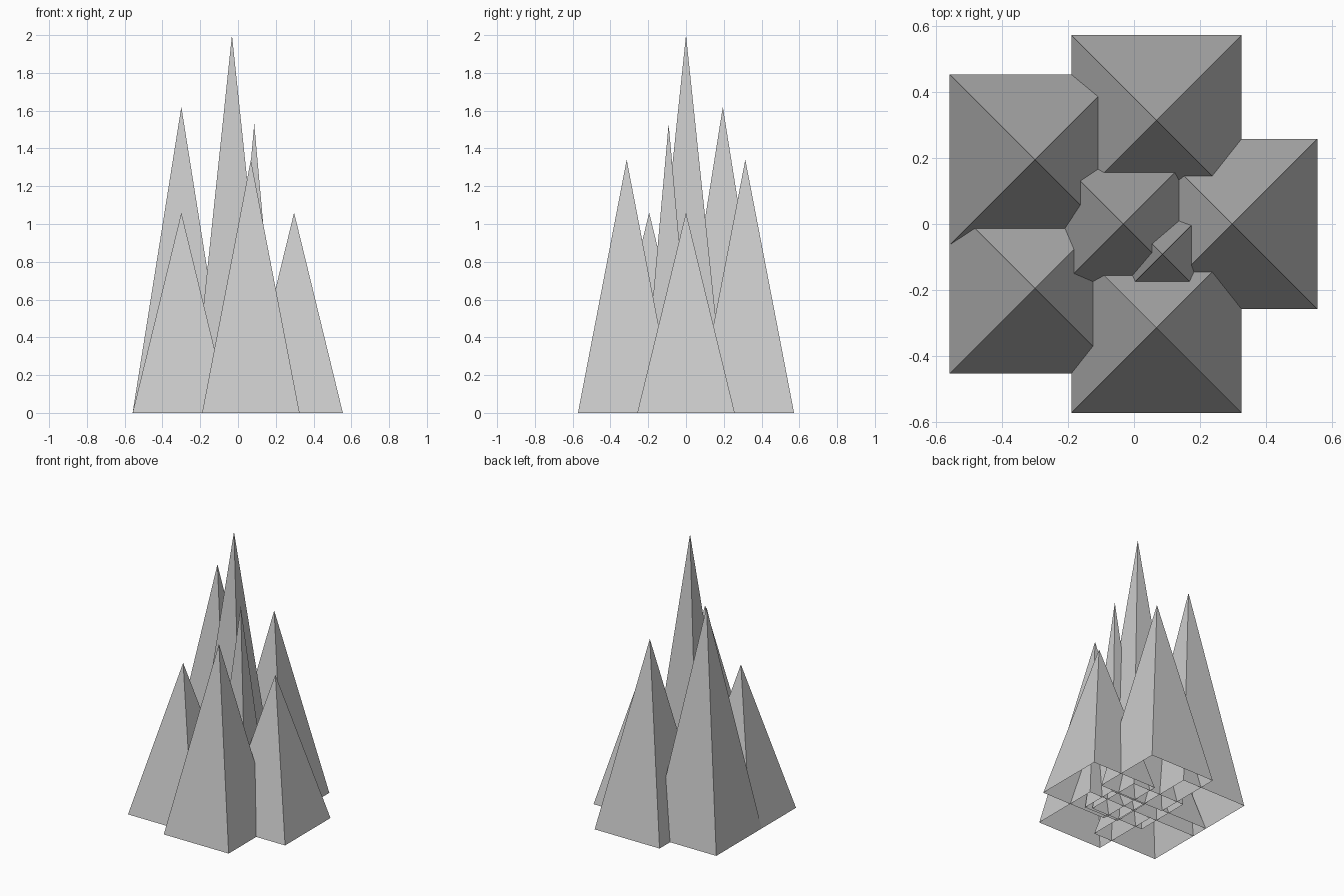
import bpy
import bmesh

if "Cube" in bpy.data.objects:
    bpy.data.objects.remove(bpy.data.objects["Cube"])

# One plain grey for the whole cluster
grey = bpy.data.materials.new("light_grey")
grey.diffuse_color = (0.6, 0.6, 0.6, 1)
grey.use_nodes = True
grey.node_tree.nodes["Principled BSDF"].inputs["Base Color"].default_value = grey.diffuse_color


def spire(name, x, y, half, height):
    """Square pyramid, open underneath, standing on z = 0."""
    bm = bmesh.new()
    apex = bm.verts.new((x, y, height))
    base = [bm.verts.new((x + sx * half, y + sy * half, 0))
            for sx, sy in ((-1, -1), (1, -1), (1, 1), (-1, 1))]
    for i in range(4):
        bm.faces.new((base[i], base[(i + 1) % 4], apex))
    mesh = bpy.data.meshes.new(name)
    bm.to_mesh(mesh)
    bm.free()
    mesh.materials.append(grey)
    obj = bpy.data.objects.new(name, mesh)
    bpy.context.collection.objects.link(obj)


# Tall middle spire and the slim one beside it
spire("centre_spire", -0.032, 0, 0.21, 2.0)
spire("slim_spire", 0.086, -0.092, 0.137, 1.53)

# Ring of wide spires
WIDE = 0.258
spire("right_spire", 0.297, 0, WIDE, 1.06)
spire("left_front_spire", -0.3, -0.195, WIDE, 1.06)
spire("left_back_spire", -0.3, 0.195, WIDE, 1.62)
for name, side in (("front_spire", -1), ("back_spire", 1)):
    spire(name, 0.068, side * 0.314, WIDE, 1.34)
